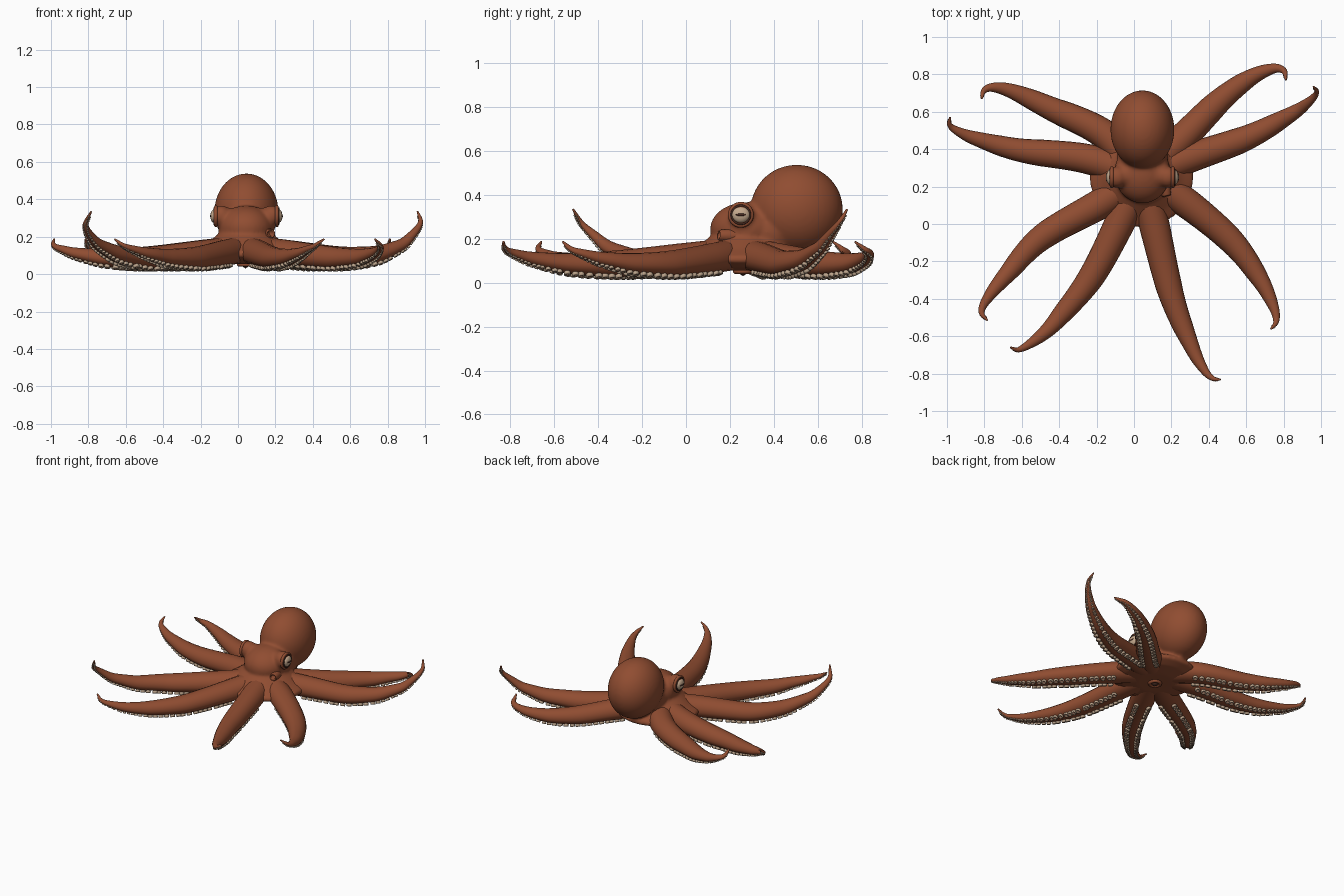
import bpy, bmesh, math
from mathutils import Vector, Matrix

if "Cube" in bpy.data.objects:
    bpy.data.objects.remove(bpy.data.objects["Cube"])

HUB = Vector((0.04, 0.26))


def material(name, rgb):
    m = bpy.data.materials.new(name)
    m.diffuse_color = (*rgb, 1)
    m.use_nodes = True
    m.node_tree.nodes["Principled BSDF"].inputs["Base Color"].default_value = m.diffuse_color
    return m


SKIN = material("rust skin", (0.28, 0.074, 0.031))
SUCKER = material("sucker tan", (0.50, 0.37, 0.26))
CUP = material("sucker hollow", (0.24, 0.13, 0.085))
EYE = material("eye cream", (0.56, 0.40, 0.27))
DARK = material("dark brown", (0.06, 0.022, 0.014))


def finish(name, bm, mats):
    bmesh.ops.recalc_face_normals(bm, faces=bm.faces)
    for f in bm.faces:
        f.smooth = True
    me = bpy.data.meshes.new(name)
    bm.to_mesh(me)
    bm.free()
    for m in mats:
        me.materials.append(m)
    ob = bpy.data.objects.new(name, me)
    bpy.context.collection.objects.link(ob)
    return ob


def bridge(bm, a, b, idx=0):
    n = max(len(a), len(b))
    for i in range(n):
        j = (i + 1) % n
        vs = [a[i % len(a)], a[j % len(a)], b[j % len(b)], b[i % len(b)]]
        bm.faces.new(list(dict.fromkeys(vs))).material_index = idx


def lathe(bm, profile, mat, segs=24, closed=False, idx=None):
    """Spin (radius, height) points about the local z axis."""
    rings = []
    for r, h in profile:
        n = 1 if r < 1e-6 else segs
        rings.append([bm.verts.new(mat @ Vector((r * math.cos(2 * math.pi * i / segs),
                                                 r * math.sin(2 * math.pi * i / segs), h)))
                      for i in range(n)])
    pairs = list(zip(rings, rings[1:])) + ([(rings[-1], rings[0])] if closed else [])
    for k, (a, b) in enumerate(pairs):
        bridge(bm, a, b, idx[k] if idx else 0)


def facing(pos, d):
    return Matrix.Translation(pos) @ Vector(d).to_track_quat('Z', 'Y').to_matrix().to_4x4()


def ball(bm, c, radii, u=40, v=24):
    bmesh.ops.create_uvsphere(bm, u_segments=u, v_segments=v, radius=1,
                              matrix=Matrix.Translation(c) @ Matrix.Diagonal((*radii, 1)))


def torus(bm, mat, major, minor, segs=32):
    prof = [(major + minor * math.cos(a), minor * math.sin(a))
            for a in (k * math.pi / 5 for k in range(10))]
    lathe(bm, prof, mat, segs, closed=True)


def lerp(table, t):
    for (t0, a), (t1, b) in zip(table, table[1:]):
        if t <= t1:
            k = (t - t0) / (t1 - t0)
            return a + (b - a) * k
    return table[-1][1]


def spline(p, n=24):
    """Catmull-Rom through the points."""
    q = [2 * p[0] - p[1]] + p + [2 * p[-1] - p[-2]]
    out = []
    for a, b, c, d in zip(q, q[1:], q[2:], q[3:]):
        for i in range(n):
            t = i / n
            out.append(0.5 * (2 * b + (c - a) * t + (2 * a - 5 * b + 4 * c - d) * t * t
                              + (3 * b - a - 3 * c + d) * t ** 3))
    return out + [p[-1]]


# Body: mantle, head, eye bulges and web blended into one skin
bm = bmesh.new()
ball(bm, (0.045, 0.505, 0.335), (0.171, 0.210, 0.203))
ball(bm, (0.045, 0.275, 0.245), (0.150, 0.165, 0.122))
ball(bm, (0.045, 0.37, 0.23), (0.135, 0.18, 0.12))
for s in (-1, 1):
    ball(bm, (0.045 + s * 0.135, 0.25, 0.31), (0.056, 0.058, 0.058))
    ball(bm, (0.045 + s * 0.08, 0.26, 0.30), (0.075, 0.06, 0.055))
lathe(bm, [(0, 0.26), (0.12, 0.235), (0.17, 0.195), (0.22, 0.155), (0.275, 0.12),
           (0.28, 0.095), (0.22, 0.07), (0.12, 0.055), (0, 0.055)],
      Matrix.Translation((HUB.x, HUB.y, 0)), 48)
body = finish("body", bm, [SKIN])
rem = body.modifiers.new("blend", 'REMESH')
rem.mode = 'VOXEL'
rem.voxel_size = 0.010
rem.use_smooth_shade = True
smo = body.modifiers.new("soften", 'SMOOTH')
smo.factor = 0.5
smo.iterations = 8

# Eyes: lid ring, dark rim, cream eyeball and slit pupil
for s, side in ((-1, "left"), (1, "right")):
    at = lambda off: Vector((0.045 + s * off, 0.25, 0.31))
    bm = bmesh.new()
    torus(bm, facing(at(0.163), (s, 0, 0)), 0.049, 0.010)
    finish(side + "_eyelid", bm, [SKIN])
    bm = bmesh.new()
    torus(bm, facing(at(0.172), (s, 0, 0)), 0.042, 0.005)
    finish(side + "_eye_rim", bm, [DARK])
    bm = bmesh.new()
    ball(bm, at(0.172), (0.021, 0.041, 0.036), 24, 16)
    finish(side + "_eyeball", bm, [EYE])
    bm = bmesh.new()
    ball(bm, at(0.1905), (0.005, 0.024, 0.006), 16, 10)
    finish(side + "_pupil", bm, [DARK])

# Siphon tube below the right eye
bm = bmesh.new()
lathe(bm, [(0.034, -0.05), (0.030, 0), (0.025, 0.035), (0.022, 0.042), (0.016, 0.038),
           (0.014, 0.01), (0, 0.01)], facing((0.165, 0.19, 0.215), (0.25, -1, 0.05)), 20)
finish("siphon", bm, [SKIN])

# Mouth under the hub
down = facing((HUB.x, HUB.y, 0.052), (0, 0, -1))
bm = bmesh.new()
torus(bm, down, 0.034, 0.012)
finish("mouth_ring", bm, [SKIN])
bm = bmesh.new()
lathe(bm, [(0.028, -0.005), (0.018, 0.010), (0, 0.022)], down, 16)
finish("beak", bm, [DARK])

# Arms: plan-view centre lines running out from the hub
ARMS = {
    "back_right": [(.25, .45), (.46, .66), (.62, .78), (.74, .83), (.80, .82), (.812, .77)],
    "right": [(.30, .355), (.60, .46), (.82, .575), (.925, .645), (.975, .70), (.96, .735)],
    "front_right": [(.27, .12), (.52, -.09), (.67, -.29), (.745, -.44), (.76, -.52), (.732, -.562)],
    "front": [(.10, .03), (.20, -.38), (.31, -.66), (.375, -.78), (.42, -.825), (.462, -.832)],
    "front_left": [(-.05, .06), (-.22, -.27), (-.40, -.50), (-.50, -.60), (-.61, -.67), (-.66, -.66)],
    "left_front": [(-.16, .12), (-.49, -.07), (-.68, -.27), (-.785, -.40), (-.815, -.47), (-.785, -.515)],
    "left": [(-.26, .35), (-.61, .395), (-.84, .455), (-.94, .495), (-.985, .53), (-.983, .57)],
    "back_left": [(-.16, .48), (-.45, .62), (-.64, .705), (-.745, .73), (-.80, .715), (-.815, .67)],
}
RADIUS = [(0, .085), (.25, .081), (.5, .071), (.7, .054), (.85, .034), (.95, .017), (1, .005)]
LOW = [(0, .13), (.25, .102), (.5, .077), (.7, .082), (.85, .11), (.95, .145), (1, .187)]
HIGH = [(0, .13), (.25, .102), (.5, .077), (.7, .098), (.85, .16), (.95, .255), (1, .335)]


def arm_path(points, heights):
    pts = spline([HUB] + [Vector(p) for p in points])
    dist = [0]
    for a, b in zip(pts, pts[1:]):
        dist.append(dist[-1] + (b - a).length)
    ts = [d / dist[-1] for d in dist]
    zs = [lerp(heights, t) for t in ts]
    for _ in range(30):                       # round off the height steps
        zs = zs[:1] + [(a + 2 * b + c) / 4 for a, b, c in zip(zs, zs[1:], zs[2:])] + zs[-1:]
    return ts, [Vector((p.x, p.y, z)) for p, z in zip(pts, zs)]


def frame(path, i):
    t = (path[min(i + 2, len(path) - 1)] - path[max(i - 2, 0)]).normalized()
    side = t.cross(Vector((0, 0, 1))).normalized()
    return side, side.cross(t).normalized()


for name, points in ARMS.items():
    ts, path = arm_path(points, HIGH if name in ("right", "left_front") else LOW)
    bm = bmesh.new()
    rings = []
    for i in range(0, len(path), 2):
        side, up = frame(path, i)
        r = lerp(RADIUS, ts[i])
        ring = []
        for k in range(20):
            a = 2 * math.pi * k / 20
            h = math.sin(a) * (0.95 if math.sin(a) > 0 else 0.75)
            ring.append(bm.verts.new(path[i] + r * (math.cos(a) * side + h * up)))
        rings.append(ring)
    for a, b in zip(rings, rings[1:]):
        bridge(bm, a, b)
    bm.faces.new(rings[0])
    bm.faces.new(rings[-1])
    finish(name + "_arm", bm, [SKIN])

    # Two staggered rows of cup-shaped suckers on the underside
    bm = bmesh.new()
    for s in (-1, 1):
        travelled, step = 0.0, 0.0 if s < 0 else 0.018
        for i in range(1, len(path)):
            travelled += (path[i] - path[i - 1]).length
            if ts[i] < 0.24 or ts[i] > 0.985:
                travelled = 0.0
                continue
            if travelled < step:
                continue
            r = lerp(RADIUS, ts[i])
            c = max(0.005, min(0.018, 0.30 * r))
            travelled, step = travelled - step, 2.05 * c
            side, up = frame(path, i)
            pos = path[i] + r * (0.5 * s * side - 0.62 * up)
            lathe(bm, [(c * .7, -c * .3), (c, c * .4), (c * .85, c), (c * .5, c * .95),
                       (c * .3, c * .5), (0, c * .45)],
                  facing(pos, 0.45 * s * side - up), 10, idx=[0, 0, 0, 1, 1])
    finish(name + "_suckers", bm, [SUCKER, CUP])
